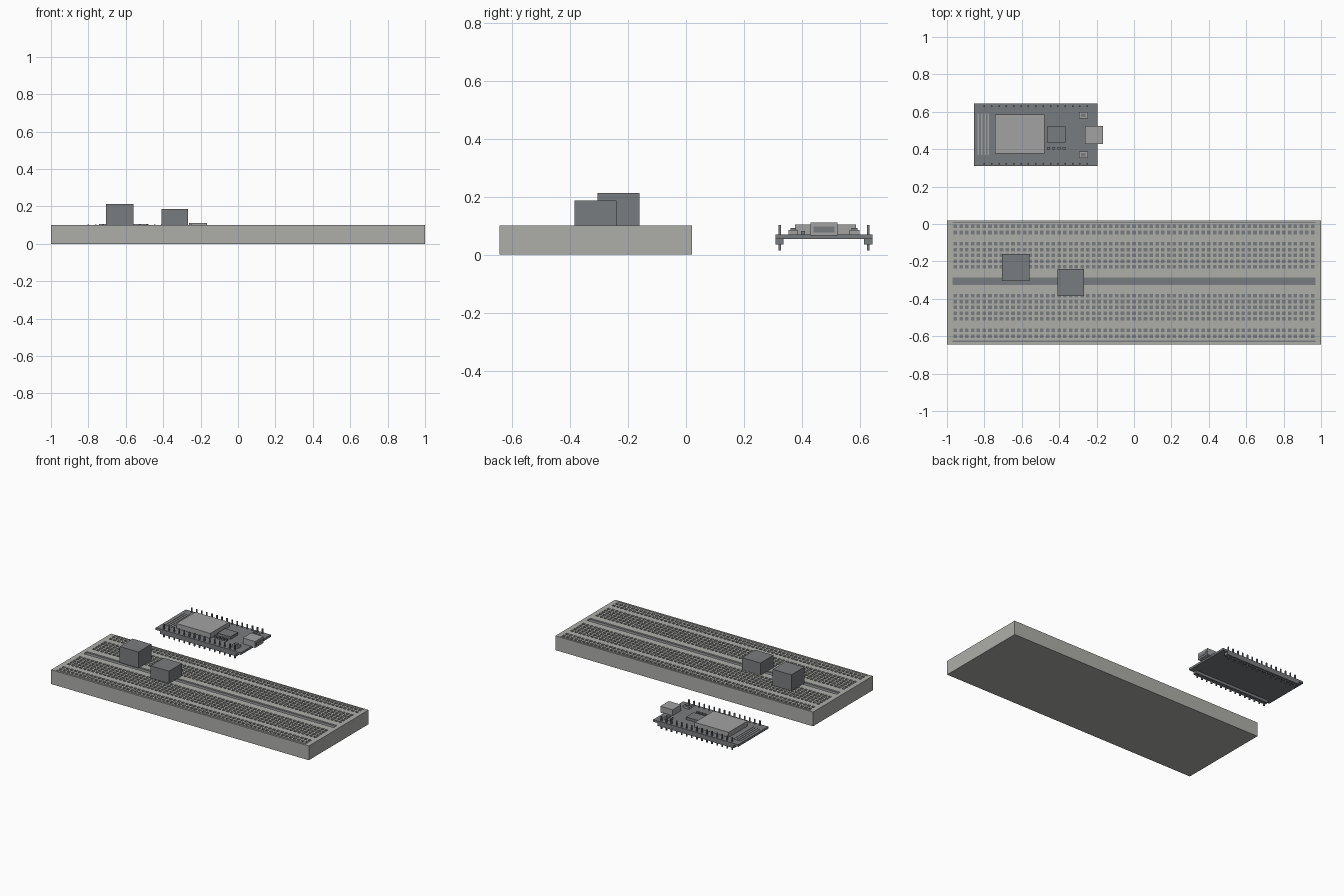
import bpy, bmesh
from mathutils import Matrix, Vector

if "Cube" in bpy.data.objects:
    bpy.data.objects.remove(bpy.data.objects["Cube"])


def material(name, rgb):
    m = bpy.data.materials.new(name)
    m.diffuse_color = (*rgb, 1)
    m.use_nodes = True
    m.node_tree.nodes["Principled BSDF"].inputs["Base Color"].default_value = m.diffuse_color
    return m


PALE = material("pale_plastic", (0.42, 0.42, 0.40))
DARK = material("dark_plastic", (0.19, 0.20, 0.21))
METAL = material("metal", (0.36, 0.36, 0.37))


def finish(name, bm, *mats):
    me = bpy.data.meshes.new(name)
    bm.to_mesh(me)
    bm.free()
    for m in mats:
        me.materials.append(m)
    ob = bpy.data.objects.new(name, me)
    bpy.context.collection.objects.link(ob)
    return ob


def boxes(name, spans, mat):
    """One object from boxes given as (x0, x1, y0, y1, z0, z1)."""
    bm = bmesh.new()
    for x0, x1, y0, y1, z0, z1 in spans:
        centre = Vector((x0 + x1, y0 + y1, z0 + z1)) / 2
        size = Matrix.Diagonal((x1 - x0, y1 - y0, z1 - z0, 1))
        bmesh.ops.create_cube(bm, size=1, matrix=Matrix.Translation(centre) @ size)
    return finish(name, bm, mat)


# Breadboard: stepped top with holes, centre channel and rail lines
TOP, HOLE, HALF, COLS = 0.10, 0.0095, 0.97, 63
Y_MID = -0.3115
pitch = 0.0308
rows = [Y_MID + 0.005 + s * d for s in (1, -1)
        for d in (0.077, 0.108, 0.139, 0.170, 0.201, 0.261, 0.294)]
cols = [(i - (COLS - 1) / 2) * pitch for i in range(COLS)]
x_holes = [(c - HOLE, c + HOLE) for c in cols]
y_holes = [(r - HOLE, r + HOLE) for r in rows]
y_slots = [(-0.325, -0.287), (0.006, 0.012), (-0.630, -0.624)]
xs = sorted([-1, 1, -HALF, HALF] + [v for p in x_holes for v in p])
ys = sorted([-0.643, 0.02] + [v for p in y_holes + y_slots for v in p])


def inside(v, spans):
    return any(a < v < b for a, b in spans)


def height(i, j):
    if not (0 <= i < len(xs) - 1 and 0 <= j < len(ys) - 1):
        return 0
    x, y = (xs[i] + xs[i + 1]) / 2, (ys[j] + ys[j + 1]) / 2
    hole = inside(x, x_holes) and inside(y, y_holes)
    slot = abs(x) < HALF and inside(y, y_slots)
    return TOP - 0.008 if hole or slot else TOP


bm = bmesh.new()


def quad(*pts, mat=0):
    bm.faces.new([bm.verts.new(p) for p in pts]).material_index = mat


for i in range(-1, len(xs) - 1):
    for j in range(-1, len(ys) - 1):
        h, hx, hy = height(i, j), height(i + 1, j), height(i, j + 1)
        x1, y1 = xs[i + 1], ys[j + 1]
        if h > 0:
            x0, y0 = xs[i], ys[j]
            quad((x0, y0, h), (x1, y0, h), (x1, y1, h), (x0, y1, h), mat=int(h < TOP))
            quad((x0, y1, 0), (x1, y1, 0), (x1, y0, 0), (x0, y0, 0))
        if h != hx:
            y0 = ys[j]
            quad((x1, y0, hx), (x1, y1, hx), (x1, y1, h), (x1, y0, h))
        if h != hy:
            x0 = xs[i]
            quad((x1, y1, hy), (x0, y1, hy), (x0, y1, h), (x1, y1, h))
bmesh.ops.remove_doubles(bm, verts=bm.verts, dist=1e-5)
finish("breadboard", bm, PALE, DARK)

# Two block components on the breadboard
boxes("tall_block", [(-0.705, -0.56, -0.305, -0.161, TOP, 0.213)], DARK)
boxes("short_block", [(-0.41, -0.267, -0.384, -0.24, TOP, 0.187)], DARK)

# Controller board
MID, PCB = 0.476, 0.07
boxes("circuit_board", [(-0.855, -0.195, 0.309, 0.643, 0.055, PCB)], DARK)
boxes("pin_header_strips", [(-0.82, -0.23, MID + s * 0.153 - 0.014, MID + s * 0.153 + 0.014, 0.036, 0.055)
                            for s in (-1, 1)], DARK)
pins = []
for s in (-1, 1):
    for k in range(15):
        x, y = -0.8 + k * 0.0393, MID + s * 0.153
        pins.append((x - 0.004, x + 0.004, y - 0.004, y + 0.004, 0.014, 0.103))
boxes("header_pins", pins, DARK)

# Radio shield, antenna traces and processor chip
boxes("radio_shield", [(-0.742, -0.478, 0.376, 0.586, PCB, 0.105)], METAL)
boxes("antenna_traces", [(-0.836 + k * 0.018, -0.828 + k * 0.018, 0.37, 0.592, PCB, 0.073)
                         for k in range(4)], METAL)
boxes("chip", [(-0.465, -0.365, 0.437, 0.522, PCB, 0.088)], DARK)
boxes("small_components", [(-0.464 + k * 0.0275, -0.449 + k * 0.0275, 0.397, 0.411, PCB, 0.082)
                           for k in range(4)], DARK)

# Push buttons: metal base with a smaller cap
for s, side in ((-1, "front"), (1, "back")):
    y = MID + s * 0.106
    boxes(side + "_button_base", [(-0.295, -0.247, y - 0.017, y + 0.017, PCB, 0.085)], METAL)
    boxes(side + "_button_cap", [(-0.284, -0.258, y - 0.010, y + 0.010, 0.085, 0.092)], DARK)

# Cable socket with dark mouth
boxes("cable_socket", [(-0.263, -0.167, MID - 0.047, MID + 0.047, PCB - 0.004, 0.111)], METAL)
boxes("socket_mouth", [(-0.170, -0.165, MID - 0.036, MID + 0.036, 0.077, 0.098)], DARK)
